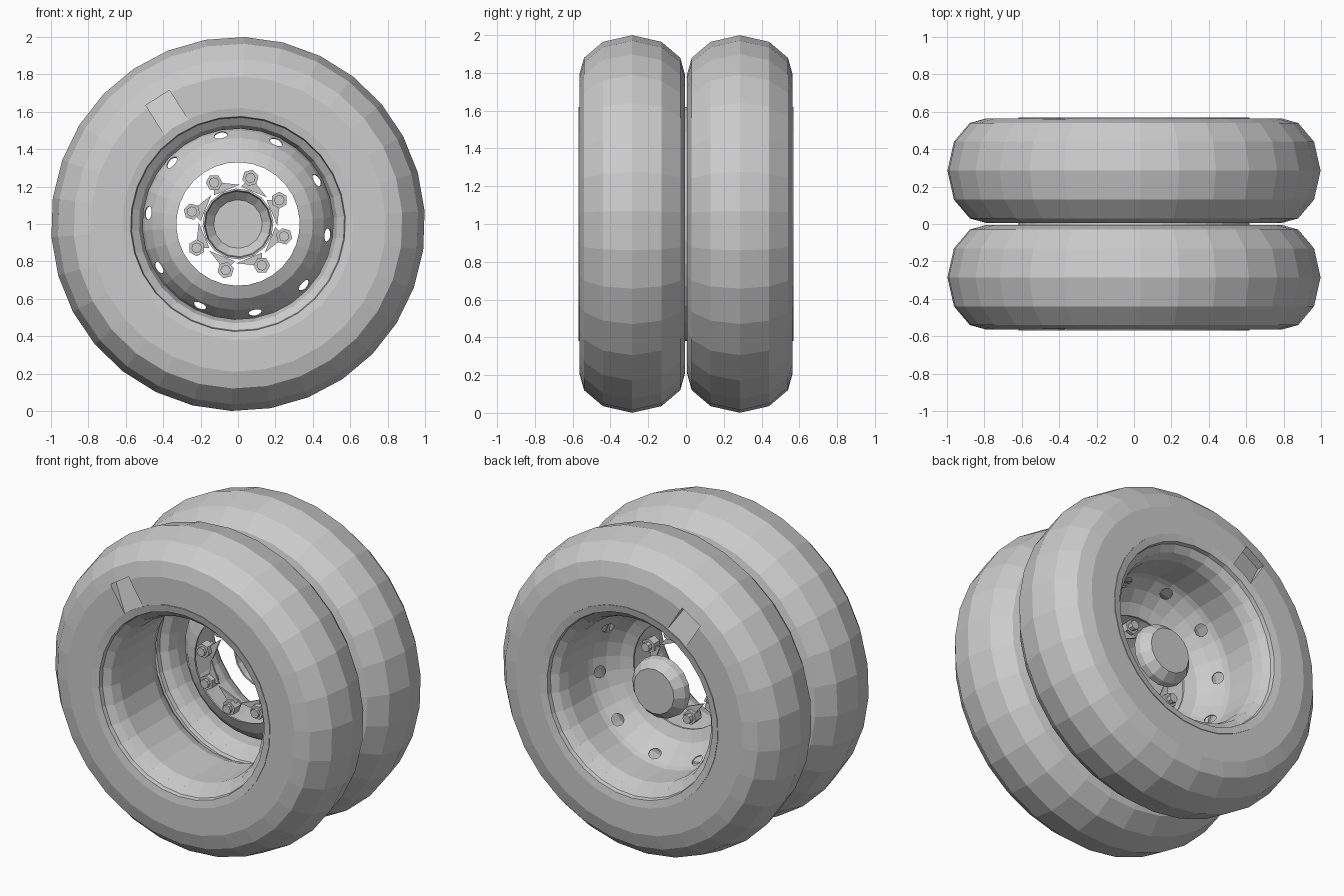
import bpy, bmesh
from math import sin, cos, pi, radians
from mathutils import Vector, Matrix

cube = bpy.data.objects.get("Cube")
if cube:
    bpy.data.objects.remove(cube, do_unlink=True)

grey = bpy.data.materials.new("plain grey")
grey.use_nodes = True
grey.diffuse_color = (0.6, 0.6, 0.6, 1)
grey.node_tree.nodes["Principled BSDF"].inputs["Base Color"].default_value = (0.6, 0.6, 0.6, 1)

AXLE = Vector((0, 0, 1))
HALF = 0.285          # distance of each wheel's middle plane from the centre


def finish(bm, name, location):
    bmesh.ops.remove_doubles(bm, verts=bm.verts, dist=1e-5)
    bmesh.ops.recalc_face_normals(bm, faces=bm.faces)
    mesh = bpy.data.meshes.new(name)
    bm.to_mesh(mesh)
    bm.free()
    mesh.materials.append(grey)
    obj = bpy.data.objects.new(name, mesh)
    obj.location = location
    bpy.context.collection.objects.link(obj)
    return obj


def lathe(name, profile, location, sides=30, closed=True, turn=4):
    """Spin (radius, y) points about the y axis."""
    bm = bmesh.new()
    a = radians(turn)
    verts = [bm.verts.new((r * cos(a), y, r * sin(a))) for r, y in profile]
    pairs = list(zip(verts, verts[1:]))
    if closed:
        pairs.append((verts[-1], verts[0]))
    edges = [bm.edges.new(p) for p in pairs]
    bmesh.ops.spin(bm, geom=verts + edges, cent=(0, 0, 0), axis=(0, 1, 0),
                   angle=2 * pi, steps=sides)
    return finish(bm, name, location)


def prism(name, points, offset, location):
    """Extrude a flat polygon along an offset."""
    bm = bmesh.new()
    face = bm.faces.new([bm.verts.new(p) for p in points])
    out = bmesh.ops.extrude_face_region(bm, geom=[face])["geom"]
    moved = [v for v in out if isinstance(v, bmesh.types.BMVert)]
    bmesh.ops.translate(bm, verts=moved, vec=offset)
    return finish(bm, name, location)


def cut(target, cutters):
    for cutter in cutters:
        cutter.hide_render = True
        mod = target.modifiers.new("cut", 'BOOLEAN')
        mod.operation = 'DIFFERENCE'
        mod.solver = 'EXACT'
        mod.object = cutter
        bpy.context.view_layer.objects.active = target
        bpy.ops.object.modifier_apply(modifier=mod.name)
        bpy.data.objects.remove(cutter, do_unlink=True)


def mirrored(half):
    return half + [(r, -y) for r, y in reversed(half)]


def polar(r, degrees, y=0):
    a = radians(degrees)
    return Vector((r * cos(a), y, r * sin(a)))


# Two tyres and open rims
tyre_half = [(0.59, 0.2), (0.62, 0.28), (0.79, 0.28), (0.88, 0.255), (0.965, 0.155)]
tyre_profile = tyre_half + [(1.0, 0)] + [(r, -y) for r, y in reversed(tyre_half)]
rim_profile = (mirrored([(0.51, 0.16), (0.53, 0.22), (0.57, 0.25), (0.575, 0.275),
                         (0.62, 0.284), (0.61, 0.2)][::-1]))
for side, word in ((-1, "front"), (1, "rear")):
    middle = AXLE + Vector((0, side * HALF, 0))
    tyre = lathe(word + "_tyre", tyre_profile, middle)
    lathe(word + "_rim", rim_profile, middle)

    # Sloping notch in the outer sidewall
    outward = polar(1, 122.5)
    along = polar(1, 212.5)
    wedge = [(0.60, 0.33), (0.80, 0.33), (0.80, 0.225), (0.60, 0.282)]
    points = [outward * r + Vector((0, side * d, 0)) - along * 0.075 for r, d in wedge]
    cut(tyre, [prism("notch_cutter", points, along * 0.15, middle)])

# Dished wheel disc with vent holes
disc_curve = [(0.515, 0.25), (0.50, 0.20), (0.46, 0.13), (0.40, 0.07), (0.33, 0.04)]
disc = lathe("wheel_disc",
             disc_curve + [(r, y + 0.012) for r, y in reversed(disc_curve)], AXLE)
vents = []
for i in range(10):
    angle = 29 + 36 * i
    vent = lathe("vent_cutter", [(0, -0.06), (0.037, -0.06), (0.037, 0.06), (0, 0.06)],
                 AXLE + polar(0.482, angle, 0.175), sides=10, closed=False)
    normal = polar(0.85, angle, -0.5).normalized()
    vent.rotation_mode = 'QUATERNION'
    vent.rotation_quaternion = Vector((0, 1, 0)).rotation_difference(normal)
    vents.append(vent)
bpy.context.view_layer.update()
cut(disc, vents)

# Hub cap, open toward the front
lathe("hub_cap", [(0, 0.32), (0.14, 0.32), (0.185, 0.27), (0.19, 0.23), (0.18, 0.23),
                  (0.175, 0.265), (0.13, 0.31), (0, 0.31)], AXLE, sides=16, closed=False)

# Ring of wheel nuts, studs and small brackets
for i in range(8):
    angle = 30 + 45 * i
    spot = AXLE + polar(0.255, angle, 0.03)
    lathe("wheel_nut", [(0, -0.03), (0.045, -0.03), (0.045, 0.03), (0, 0.03)],
          spot, sides=6, closed=False, turn=angle)
    lathe("wheel_stud", [(0, -0.05), (0.028, -0.05), (0.028, 0.06), (0, 0.06)],
          spot, sides=8, closed=False)
    prism("nut_bracket", [polar(0.20, angle + 10), polar(0.26, angle), polar(0.21, angle - 32)],
          Vector((0, 0.01, 0)), AXLE + Vector((0, 0.03, 0)))
